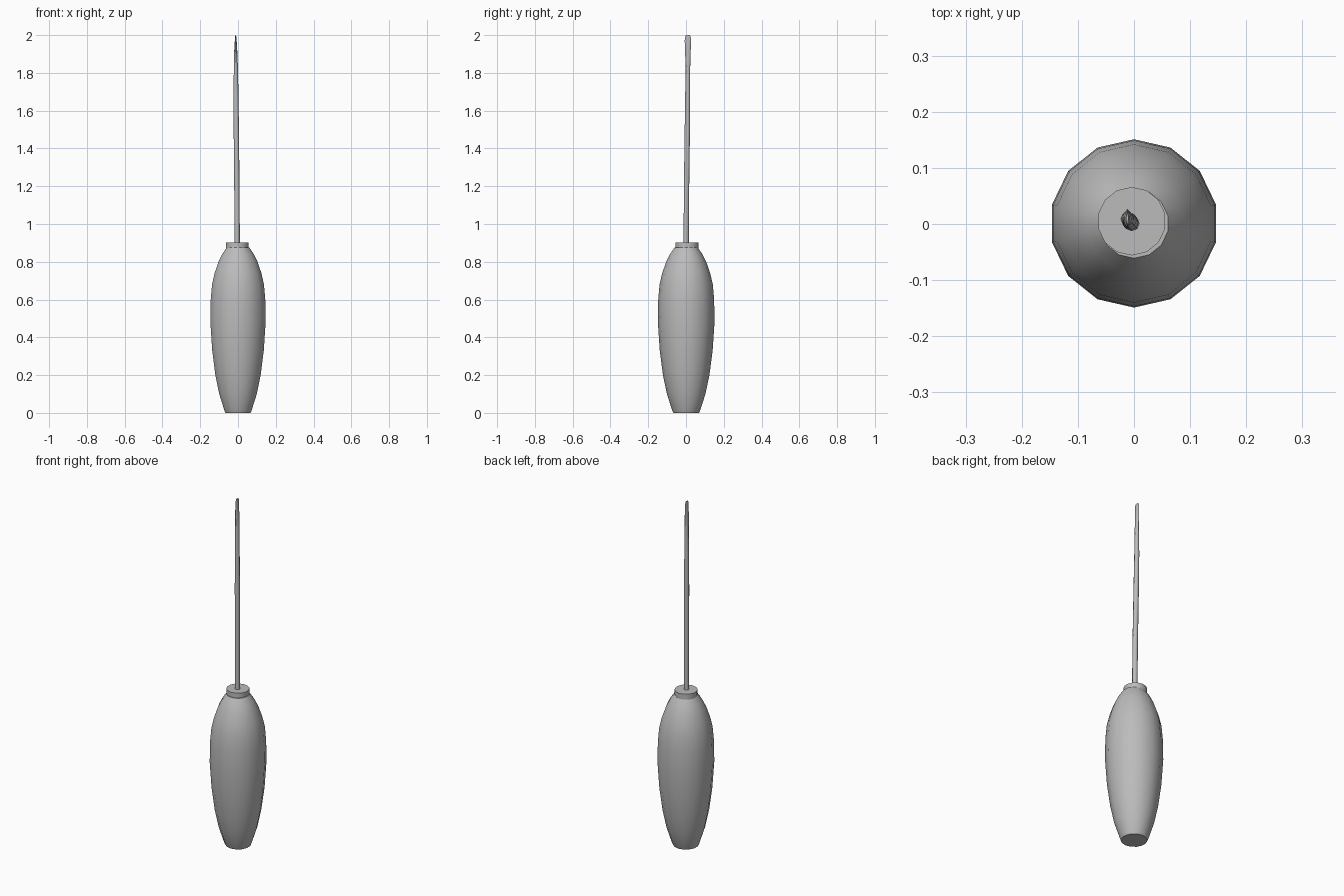
import bpy, bmesh, math

cube = bpy.data.objects.get("Cube")
if cube:
    bpy.data.objects.remove(cube)

grey = bpy.data.materials.new("plain grey")
grey.use_nodes = True
colour = (0.5, 0.5, 0.5, 1)
grey.diffuse_color = colour
grey.node_tree.nodes["Principled BSDF"].inputs["Base Color"].default_value = colour


def loft(name, rings, sides, angle):
    """Capped tube through rings given as (z, x radius, y radius, centre x, centre y)."""
    bm = bmesh.new()
    loops = []
    for z, rx, ry, cx, cy in rings:
        turns = [math.pi / 2 + math.tau * i / sides for i in range(sides)]
        loops.append([bm.verts.new((cx + rx * math.cos(t), cy + ry * math.sin(t), z))
                      for t in turns])
    for low, high in zip(loops, loops[1:]):
        for i in range(sides):
            j = (i + 1) % sides
            bm.faces.new((low[i], low[j], high[j], high[i]))
    bm.faces.new(loops[0][::-1])
    bm.faces.new(loops[-1])
    mesh = bpy.data.meshes.new(name)
    bm.to_mesh(mesh)
    bm.free()
    obj = bpy.data.objects.new(name, mesh)
    bpy.context.collection.objects.link(obj)
    mesh.materials.append(grey)
    bpy.ops.object.select_all(action="DESELECT")
    obj.select_set(True)
    bpy.context.view_layer.objects.active = obj
    bpy.ops.object.shade_smooth_by_angle(angle=math.radians(angle))
    return obj


# Barrel-shaped handle
profile = [(0, 0.068), (0.01, 0.073), (0.1, 0.102), (0.2, 0.123), (0.33, 0.14),
           (0.48, 0.15), (0.6, 0.148), (0.68, 0.141), (0.74, 0.127), (0.8, 0.106),
           (0.84, 0.086), (0.875, 0.062)]
loft("handle", [(z, r, r, 0, 0.001) for z, r in profile], 14, 40)

# Collar at the top of the handle
loft("collar", [(z, 0.061, 0.061, -0.004, 0.005) for z in (0.87, 0.902)], 14, 40)

# Slender shaft, leaning slightly and ending in a flattened blade
shaft = [(0.89, 0.014, 0.014, -0.004, 0.001), (1.2, 0.014, 0.014, -0.006, 0.003),
         (1.5, 0.014, 0.014, -0.009, 0.007), (1.7, 0.013, 0.013, -0.011, 0.009),
         (1.82, 0.011, 0.012, -0.011, 0.01), (1.92, 0.008, 0.015, -0.012, 0.01),
         (1.97, 0.005, 0.017, -0.012, 0.01), (1.99, 0.003, 0.015, -0.012, 0.01),
         (2, 0.002, 0.01, -0.012, 0.01)]
loft("shaft", shaft, 8, 50)
